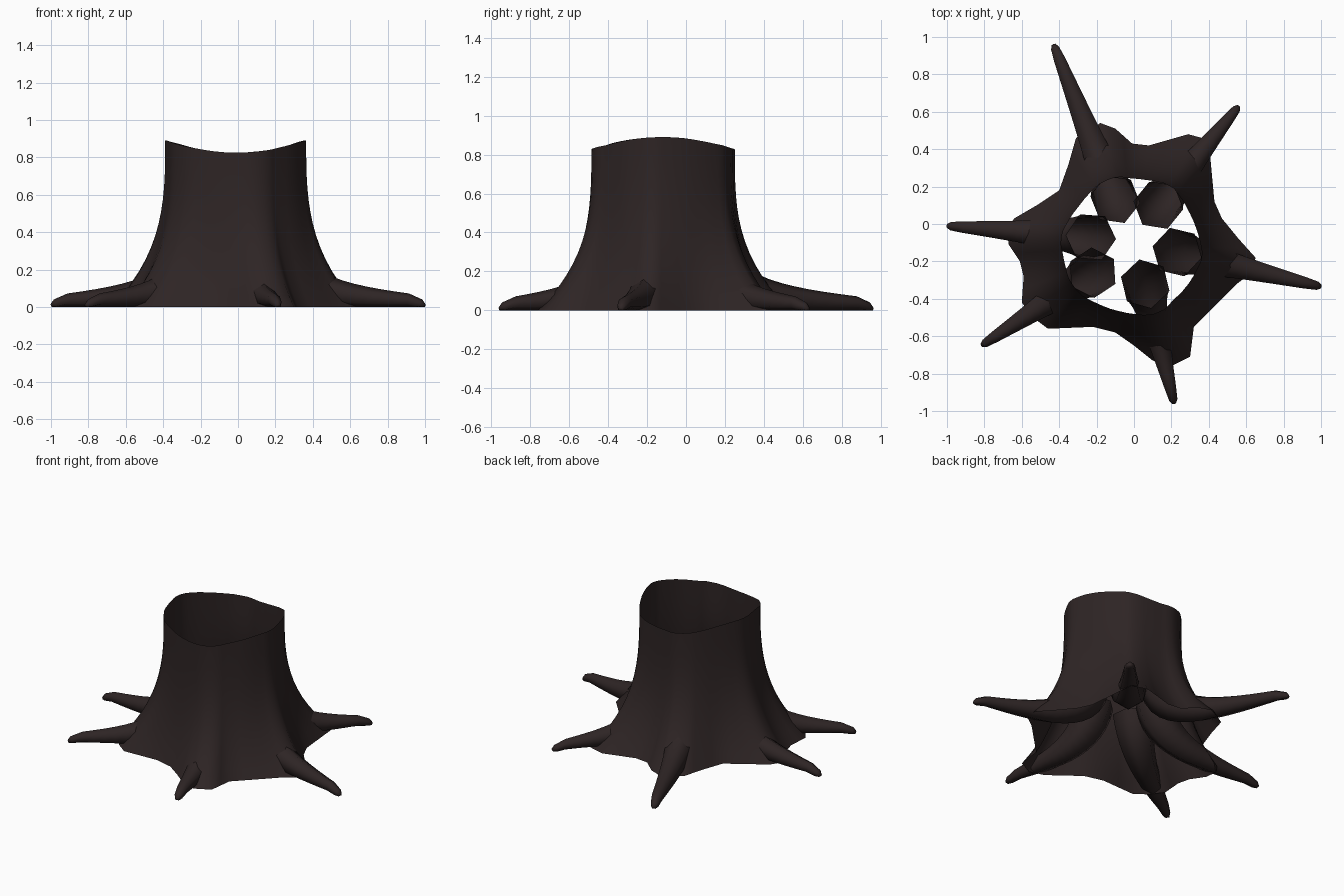
import bpy, bmesh, math
from mathutils import Vector

if "Cube" in bpy.data.objects:
    bpy.data.objects.remove(bpy.data.objects["Cube"])

bark = bpy.data.materials.new("dark bark")
bark.diffuse_color = (0.027, 0.018, 0.018, 1)
bark.use_nodes = True
bark.node_tree.nodes["Principled BSDF"].inputs["Base Color"].default_value = bark.diffuse_color


def make_object(name, rings, cap_end=False, angle=50):
    """Skin a list of closed rings into one smooth tube."""
    bm = bmesh.new()
    loops = [[bm.verts.new(p) for p in ring] for ring in rings]
    n = len(loops[0])
    for a, b in zip(loops, loops[1:]):
        for i in range(n):
            j = (i + 1) % n
            bm.faces.new((a[i], a[j], b[j], b[i]))
    if cap_end:
        bm.faces.new(loops[-1])
    me = bpy.data.meshes.new(name)
    bm.to_mesh(me)
    bm.free()
    me.materials.append(bark)
    ob = bpy.data.objects.new(name, me)
    bpy.context.collection.objects.link(ob)
    bpy.ops.object.select_all(action='DESELECT')
    ob.select_set(True)
    bpy.context.view_layer.objects.active = ob
    bpy.ops.object.shade_smooth_by_angle(angle=math.radians(angle))
    return ob


# Trunk: star-shaped foot flowing up to a round, saddle-cut open rim
CX, CY = -0.012, -0.12
foot = [(0.43, 0.12), (0.47, 0.03), (0.56, -0.08), (0.65, -0.18), (0.63, -0.26),
        (0.55, -0.32), (0.45, -0.42), (0.32, -0.55), (0.30, -0.71), (0.20, -0.76),
        (0.10, -0.73), (0.0, -0.65), (-0.10, -0.58), (-0.22, -0.55), (-0.46, -0.56),
        (-0.54, -0.50), (-0.60, -0.42), (-0.59, -0.28), (-0.61, -0.20), (-0.67, -0.11),
        (-0.68, -0.03), (-0.64, 0.03), (-0.52, 0.10), (-0.40, 0.18), (-0.35, 0.32),
        (-0.31, 0.46), (-0.18, 0.54), (-0.10, 0.51), (-0.01, 0.43), (0.08, 0.42),
        (0.29, 0.48), (0.40, 0.45), (0.415, 0.28)]
columns = []
for (x0, y0), (x1, y1) in zip(foot, foot[1:] + foot[:1]):
    columns += [(x0, y0), ((x0 + x1) / 2, (y0 + y1) / 2)]

rings = []
for k in range(15):
    t = k / 14
    ring = []
    for x, y in columns:
        dx, dy = x - CX, y - CY
        r = math.hypot(dx, dy)
        rim = 0.367 + 0.13 * (r - 0.58)
        c, s = dx / r, dy / r
        rr = rim + (r - rim) * (1 - t) ** 3
        top = 0.825 + 0.065 * c * c
        ring.append((CX + c * rr, CY + s * rr, t * top))
    rings.append(ring)
make_object("trunk", rings)

# Roots: hexagonal tapering tubes, upright inside the trunk, bending outward
roots = [((-0.10, 0.13), (-0.43, 0.96)), ((0.13, 0.10), (0.56, 0.63)),
         ((0.23, -0.15), (1.0, -0.335)), ((0.06, -0.32), (0.215, -0.96)),
         ((-0.22, -0.26), (-0.815, -0.65)), ((-0.23, -0.07), (-1.0, -0.01))]


def make_root(name, inner, tip):
    a, b = Vector((*inner, 0)), Vector((*tip, 0))
    d = (b - a).normalized()
    side = Vector((-d.y, d.x, 0))
    up = Vector((0, 0, 1))
    end = b - d * 0.09
    p = [a + up * 0.33, a + d * 0.03 + up * 0.07,
         a.lerp(b, 0.45) + up * 0.05, end + up * 0.036]
    steps = 13
    spine = []
    for k in range(steps + 1):
        t = k / steps
        u = 1 - t
        pos = p[0] * u**3 + p[1] * 3 * u*u*t + p[2] * 3 * u*t*t + p[3] * t**3
        tan = (p[1] - p[0]) * u*u + (p[2] - p[1]) * 2*u*t + (p[3] - p[2]) * t*t
        spine.append((pos, tan.normalized(), 0.135 * u + 0.036 * t))
    # Drooping rounded tip
    droop = (d - up * 0.4).normalized()
    spine.append((b - d * 0.025 + up * 0.016, droop, 0.026))
    spine.append((b - d * 0.002 + up * 0.004, droop, 0.012))
    rings = []
    for pos, tan, rad in spine:
        normal = tan.cross(side)
        ring = []
        for i in range(6):
            ang = math.tau * (i + 0.5) / 6
            q = pos + (side * math.cos(ang) - normal * math.sin(ang)) * rad
            q.z = max(q.z, 0)          # flat against the ground
            ring.append(q)
        rings.append(ring)
    make_object(name, rings, True, 75)


for i, (inner, tip) in enumerate(roots):
    make_root(f"root_{i + 1}", inner, tip)
